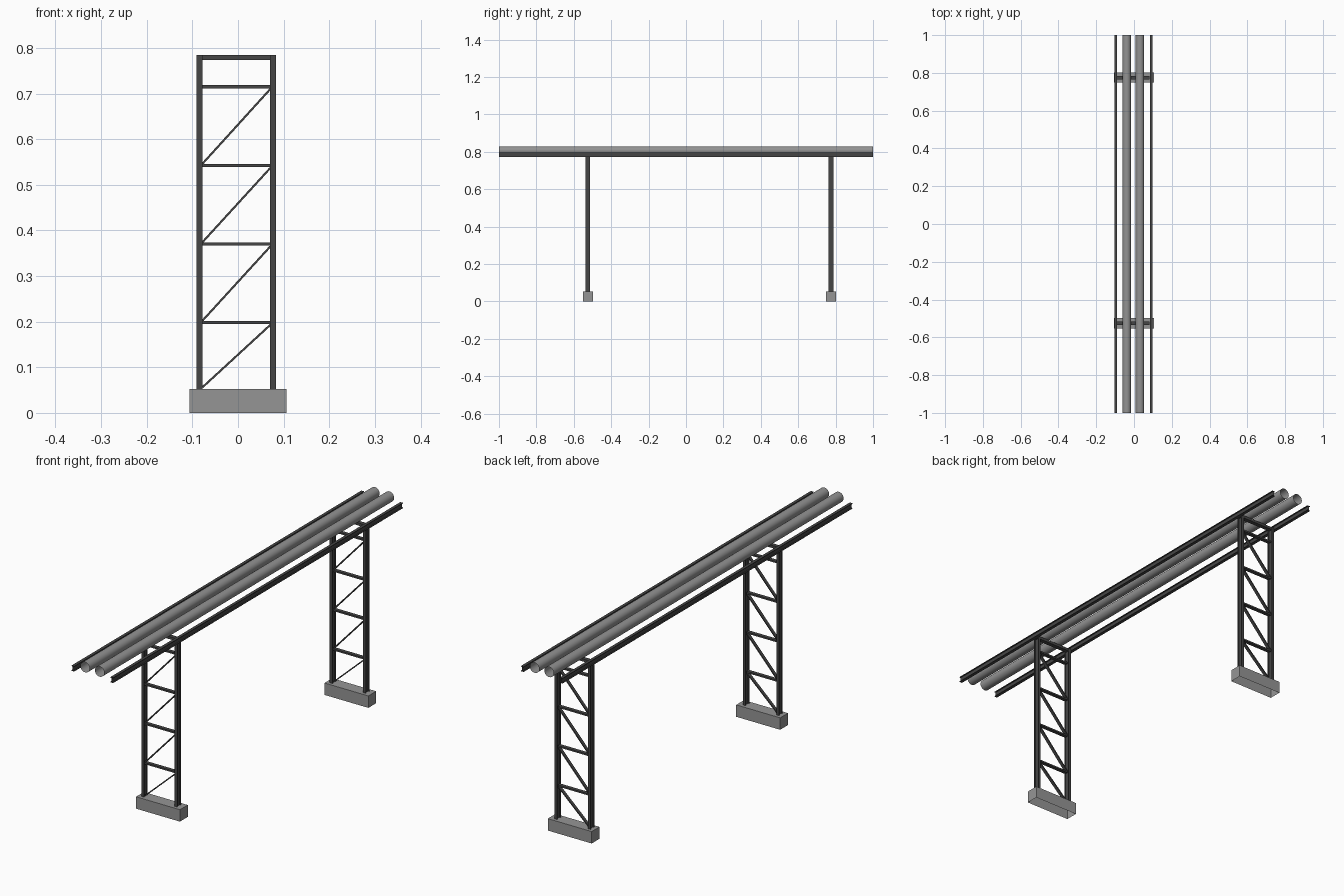
import bpy, bmesh
from mathutils import Vector, Matrix

cube = bpy.data.objects.get("Cube")
if cube:
    bpy.data.objects.remove(cube, do_unlink=True)


def make_material(name, value):
    mat = bpy.data.materials.new(name)
    mat.use_nodes = True
    colour = (value, value, value, 1)
    mat.diffuse_color = colour
    mat.node_tree.nodes["Principled BSDF"].inputs["Base Color"].default_value = colour
    return mat


STEEL = make_material("dark steel", 0.06)
PIPE = make_material("pipe grey", 0.29)
CONCRETE = make_material("concrete grey", 0.30)


def add_object(name, bm, mat):
    bmesh.ops.recalc_face_normals(bm, faces=bm.faces)
    mesh = bpy.data.meshes.new(name)
    bm.to_mesh(mesh)
    bm.free()
    mesh.materials.append(mat)
    obj = bpy.data.objects.new(name, mesh)
    bpy.context.collection.objects.link(obj)
    return obj


def box(name, centre, size, mat, tilt=None, open_bottom=False):
    bm = bmesh.new()
    bmesh.ops.create_cube(bm, size=1)
    if open_bottom:
        low = [f for f in bm.faces if f.normal.z < -0.5]
        bmesh.ops.delete(bm, geom=low, context="FACES_ONLY")
    bmesh.ops.scale(bm, vec=size, verts=bm.verts)
    if tilt:
        bmesh.ops.transform(bm, matrix=tilt, verts=bm.verts)
    bmesh.ops.translate(bm, vec=centre, verts=bm.verts)
    return add_object(name, bm, mat)


def i_beam(name, start, end, u, v, width, depth, mat):
    """Open-ended I section: flanges run along u and are stacked along v."""
    w, d = width / 2, depth / 2
    web, inner = w * 0.25, d * 0.76
    quarter = [(web, inner), (w, inner), (w, d)]
    outline = quarter + [(-a, b) for a, b in reversed(quarter)]
    outline += [(-a, -b) for a, b in outline]
    bm = bmesh.new()
    u, v = Vector(u), Vector(v)
    rings = [[bm.verts.new(Vector(p) + u * a + v * b) for a, b in outline]
             for p in (start, end)]
    n = len(outline)
    for i in range(n):
        j = (i + 1) % n
        bm.faces.new((rings[0][i], rings[0][j], rings[1][j], rings[1][i]))
    return add_object(name, bm, mat)


X, Y, Z = (1, 0, 0), (0, 1, 0), (0, 0, 1)
MID = -0.0035         # centre line of the steelwork
LEG = 0.0805          # leg offset from the centre line
BASE_TOP, TOP = 0.052, 0.784
STRUTS = [0.198, 0.37, 0.542, 0.715]


def tower(label, y):
    box(label + "_footing", (0, y, BASE_TOP / 2), (0.212, 0.054, BASE_TOP),
        CONCRETE, open_bottom=True)
    for side, s in (("right", -1), ("left", 1)):
        x = MID + s * LEG
        i_beam(f"{label}_{side}_leg", (x, y, BASE_TOP), (x, y, TOP),
               X, Y, 0.013, 0.026, STEEL)
    # Top beam and ladder struts
    box(label + "_top_beam", (MID, y, TOP - 0.0055), (2 * LEG + 0.012, 0.018, 0.011), STEEL)
    inner = LEG - 0.006
    low = BASE_TOP
    for i, z in enumerate(STRUTS):
        box(f"{label}_strut_{i + 1}", (MID, y, z), (2 * inner, 0.016, 0.007), STEEL)
        # Diagonal brace rising towards the left leg
        a = Vector((MID - inner, y, low + 0.004))
        b = Vector((MID + inner, y, z - 0.005))
        run = b - a
        tilt = X and Vector(X).rotation_difference(run).to_matrix().to_4x4()
        box(f"{label}_brace_{i + 1}", (a + b) / 2, (run.length, 0.014, 0.0045),
            STEEL, tilt=tilt)
        low = z


tower("front_tower", -0.525)
tower("back_tower", 0.775)

# Side rails and open pipes run the whole length
for side, s in (("right", -1), ("left", 1)):
    x = MID + s * 0.094
    i_beam(side + "_rail", (x, -1, 0.785), (x, 1, 0.785), X, Z, 0.013, 0.023, STEEL)

    radius = 0.0225
    bm = bmesh.new()
    bmesh.ops.create_cone(bm, cap_ends=False, segments=24, radius1=radius,
                          radius2=radius, depth=2)
    bmesh.ops.rotate(bm, matrix=Matrix.Rotation(1.5707963, 3, "X"), verts=bm.verts)
    bmesh.ops.translate(bm, vec=(MID + s * 0.035, 0, TOP + radius), verts=bm.verts)
    pipe = add_object(side + "_pipe", bm, PIPE)
    for poly in pipe.data.polygons:
        poly.use_smooth = True
